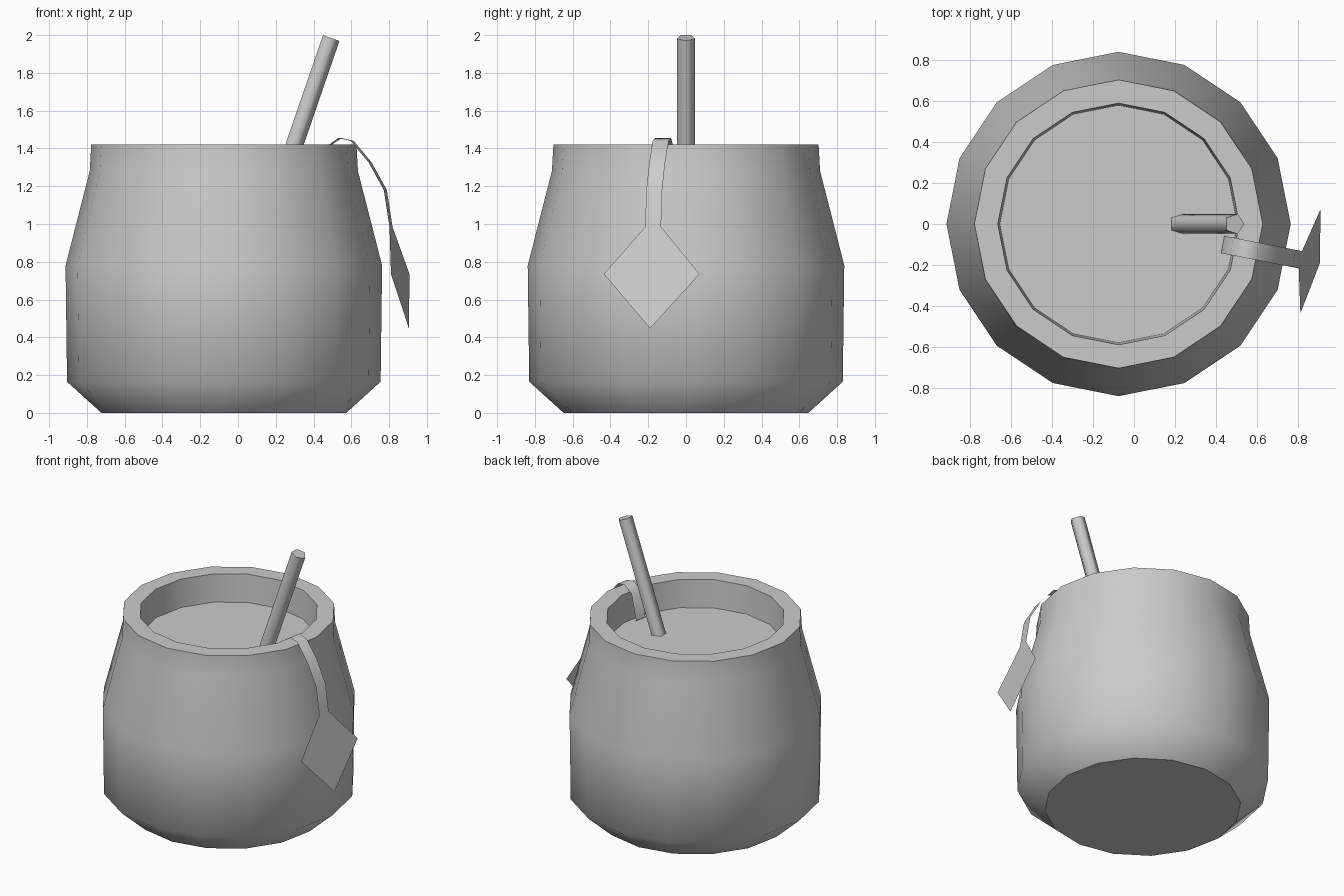
import bpy, bmesh, math
from mathutils import Vector, Matrix

if "Cube" in bpy.data.objects:
    bpy.data.objects.remove(bpy.data.objects["Cube"])

CX = -0.075      # cup axis
SIDES = 16
LIQUID_Z = 1.22


def finish(bm, name, fix_normals=True):
    if fix_normals:
        bmesh.ops.recalc_face_normals(bm, faces=bm.faces)
    mesh = bpy.data.meshes.new(name)
    bm.to_mesh(mesh)
    bm.free()
    obj = bpy.data.objects.new(name, mesh)
    bpy.context.collection.objects.link(obj)
    return obj


def ring(bm, r, z, n=SIDES):
    return [bm.verts.new((r * math.cos(2 * math.pi * i / n),
                          r * math.sin(2 * math.pi * i / n), z)) for i in range(n)]


def lathe(name, profile, flat_bands=(), cap_start=False, cap_end=False):
    """Stack of rings (radius, z); bands are smooth unless listed as flat."""
    bm = bmesh.new()
    rings = [ring(bm, r, z) for r, z in profile]
    for k, (a, b) in enumerate(zip(rings, rings[1:])):
        for i in range(SIDES):
            j = (i + 1) % SIDES
            f = bm.faces.new((a[i], a[j], b[j], b[i]))
            f.smooth = k not in flat_bands
    if cap_start:
        bm.faces.new(rings[0][::-1])
    if cap_end:
        bm.faces.new(rings[-1])
    obj = finish(bm, name, fix_normals=False)
    obj.location.x = CX
    return obj


# Cup: chamfered foot, belly, tapered shoulder, flat rim, inner wall
lathe("cup",
      [(0.648, 0), (0.83, 0.165), (0.838, 0.78), (0.71, 1.28), (0.702, 1.42),
       (0.588, 1.42), (0.578, LIQUID_Z)],
      flat_bands=(4,), cap_start=True)

# Liquid surface
bm = bmesh.new()
bm.faces.new(ring(bm, 0.578, LIQUID_Z))
finish(bm, "liquid", fix_normals=False).location.x = CX

# Straw: leaning five-sided rod with a corner towards +x
tilt = math.atan(0.3445)
length = 0.85
bm = bmesh.new()
low, high = ring(bm, 0.051, -length, 5), ring(bm, 0.051, 0, 5)
for i in range(5):
    j = (i + 1) % 5
    bm.faces.new((low[i], low[j], high[j], high[i])).smooth = True
bm.faces.new(high)
bm.faces.new(low[::-1])
bm.transform(Matrix.Translation((0.489, 0, 1.986)) @ Matrix.Rotation(tilt, 4, 'Y'))
finish(bm, "straw")

# Tag ribbon: flat strip draped over the rim
path = [(0.432, 1.23), (0.475, 1.41), (0.54, 1.455), (0.605, 1.44),
        (0.70, 1.325), (0.78, 1.18), (0.81, 0.985)]
half = Vector((0.008, 0.042, 0))
bm = bmesh.new()
pairs = []
for x, z in path:
    c = Vector((x, -0.1 - 0.196 * (x - 0.432), z))
    pairs.append((bm.verts.new(c - half), bm.verts.new(c + half)))
for (a, b), (c, d) in zip(pairs, pairs[1:]):
    bm.faces.new((a, c, d, b)).smooth = True
finish(bm, "tag_ribbon", fix_normals=False)

# Paper tag: diamond with its top corner cut to the ribbon width
bm = bmesh.new()
bm.faces.new([bm.verts.new(p) for p in (
    (0.802, -0.216, 0.985), (0.81, -0.435, 0.735), (0.905, -0.19, 0.447),
    (0.908, 0.072, 0.735), (0.818, -0.132, 0.985))])
finish(bm, "paper_tag", fix_normals=False)
